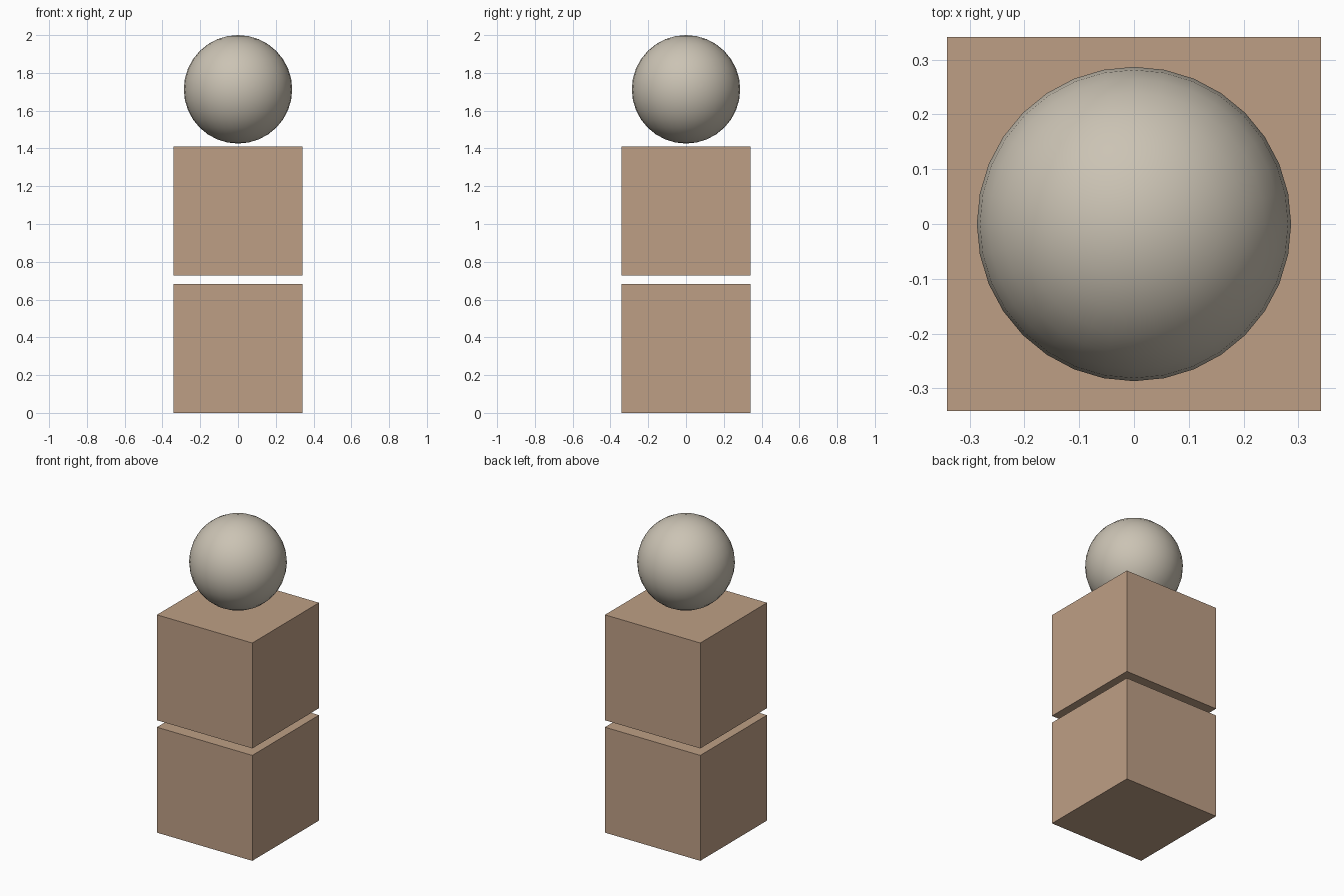
import bpy

if "Cube" in bpy.data.objects:
    bpy.data.objects.remove(bpy.data.objects["Cube"])

CUBE = 0.682      # cube edge length
RADIUS = 0.287    # ball radius


def material(name, rgb):
    mat = bpy.data.materials.new(name)
    mat.diffuse_color = (*rgb, 1.0)
    mat.use_nodes = True
    mat.node_tree.nodes["Principled BSDF"].inputs["Base Color"].default_value = mat.diffuse_color
    return mat


tan = material("tan", (0.515, 0.347, 0.235))
warm_grey = material("warm_grey", (0.597, 0.546, 0.456))

# Two stacked blocks with a narrow gap
for name, bottom in (("lower_block", 0.0), ("upper_block", 0.727)):
    bpy.ops.mesh.primitive_cube_add(size=CUBE, location=(0, 0, bottom + CUBE / 2))
    block = bpy.context.object
    block.name = name
    block.data.materials.append(tan)

# Smooth ball floating just above the blocks
bpy.ops.mesh.primitive_uv_sphere_add(segments=32, ring_count=16, radius=RADIUS,
                                     location=(0, 0, 2 - RADIUS))
ball = bpy.context.object
ball.name = "ball"
ball.data.materials.append(warm_grey)
bpy.ops.object.shade_smooth()
